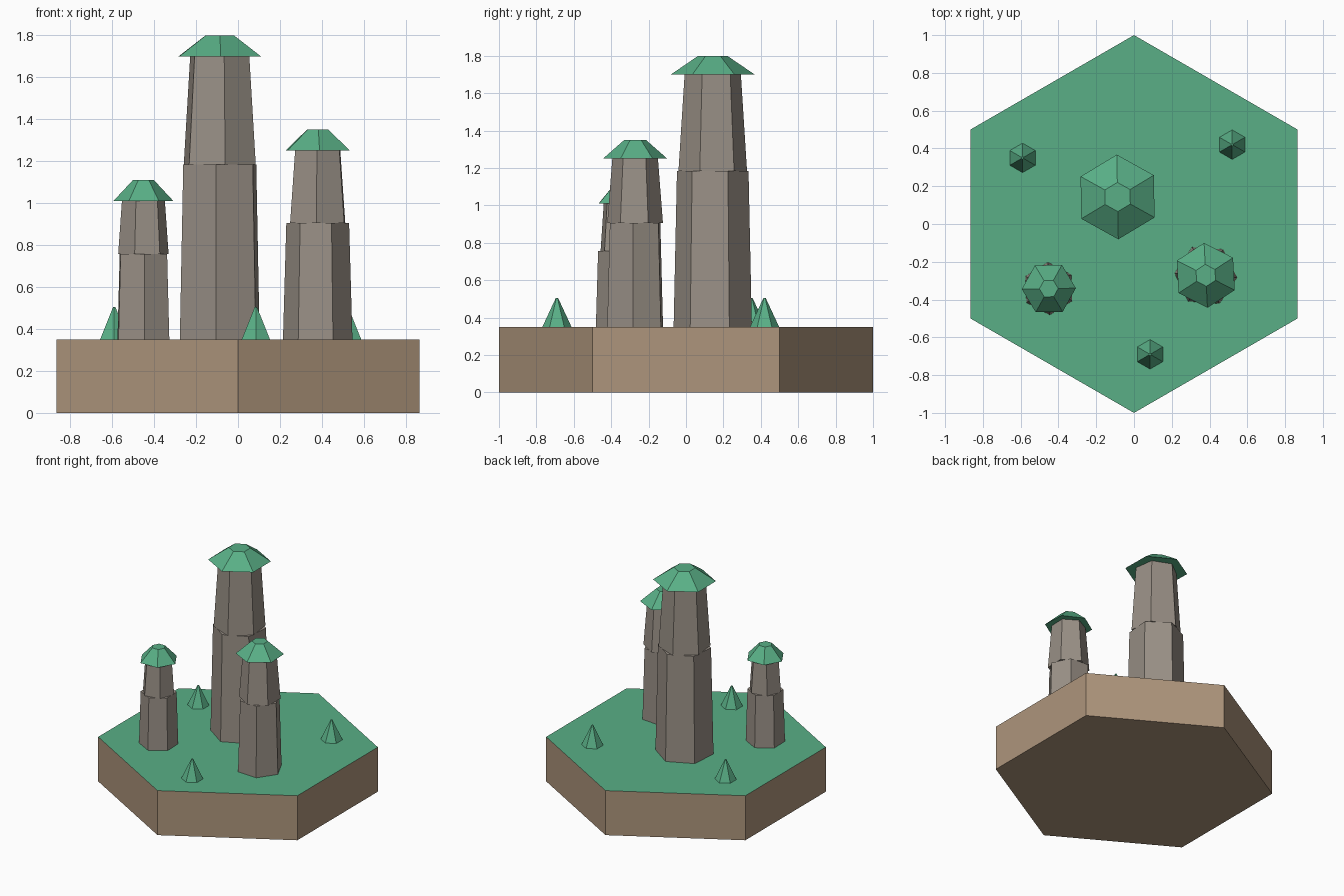
import bpy, bmesh
from math import cos, sin, radians

if "Cube" in bpy.data.objects:
    bpy.data.objects.remove(bpy.data.objects["Cube"])


def material(name, rgb):
    m = bpy.data.materials.new(name)
    m.diffuse_color = (*rgb, 1)
    m.use_nodes = True
    m.node_tree.nodes["Principled BSDF"].inputs["Base Color"].default_value = m.diffuse_color
    return m


EARTH = material("earth", (0.42, 0.30, 0.20))
STONE = material("stone", (0.32, 0.28, 0.24))
GREEN = material("green", (0.10, 0.43, 0.24))


def hex_frustum(name, mat, x, y, z0, z1, r0, r1, turn, top_mat=None):
    """Six-sided tapered prism; turn is the angle of its first corner."""
    bm = bmesh.new()
    rings = [[bm.verts.new((x + r * cos(radians(turn + 60 * i)),
                            y + r * sin(radians(turn + 60 * i)), z))
              for i in range(6)] for z, r in ((z0, r0), (z1, r1))]
    low, high = rings
    for i in range(6):
        j = (i + 1) % 6
        bm.faces.new((low[i], low[j], high[j], high[i]))
    bm.faces.new(low[::-1])
    top = bm.faces.new(high)
    if top_mat:
        top.material_index = 1
    mesh = bpy.data.meshes.new(name)
    bm.to_mesh(mesh)
    bm.free()
    mesh.materials.append(mat)
    if top_mat:
        mesh.materials.append(top_mat)
    ob = bpy.data.objects.new(name, mesh)
    bpy.context.collection.objects.link(ob)
    return ob


# Hexagonal ground tile with grass on top
hex_frustum("ground_tile", EARTH, 0, 0, 0, 0.35, 1, 1, 30, GREEN)

# Rock pillars: centre, joint height, top height,
# (radii, turn) for lower block, upper block and grassy cap
pillars = {
    "tall": (-0.087, 0.143, 1.185, 1.70,
             (0.21, 0.192, 25), (0.185, 0.152, 38), (0.224, 0.077, 31)),
    "middle": (0.38, -0.272, 0.905, 1.25,
               (0.166, 0.15, -4), (0.149, 0.122, 28), (0.172, 0.058, 33)),
    "short": (-0.451, -0.342, 0.757, 1.01,
              (0.14, 0.128, 32), (0.122, 0.104, 10), (0.143, 0.05, 1)),
}
for name, (x, y, joint, top, lower, upper, cap) in pillars.items():
    hex_frustum(name + "_pillar_lower", STONE, x, y, 0.35, joint, *lower)
    hex_frustum(name + "_pillar_upper", STONE, x, y, joint, top, *upper)
    hex_frustum(name + "_pillar_cap", GREEN, x, y, top, top + 0.1, *cap)

# Small conical bushes
for i, (x, y) in enumerate([(-0.59, 0.35), (0.52, 0.42), (0.085, -0.69)]):
    hex_frustum(f"bush_{i + 1}", GREEN, x, y, 0.35, 0.505, 0.078, 0.006, 30)
